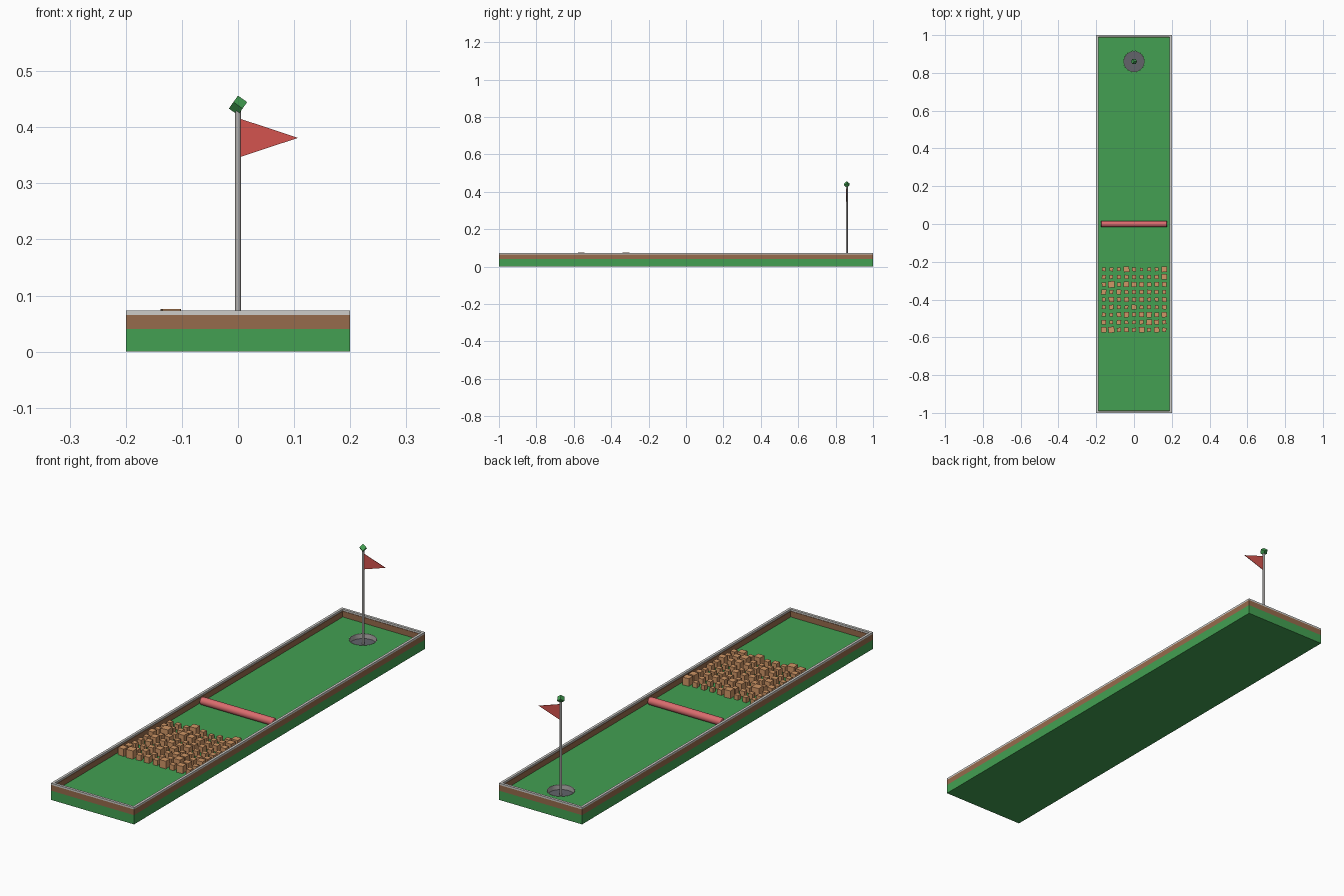
import bpy, bmesh, math, random
from mathutils import Matrix, Vector

if "Cube" in bpy.data.objects:
    bpy.data.objects.remove(bpy.data.objects["Cube"])

random.seed(4)


def material(name, r, g, b):
    lin = [((c / 255 + 0.055) / 1.055) ** 2.4 for c in (r, g, b)]
    m = bpy.data.materials.new(name)
    m.diffuse_color = (*lin, 1)
    m.use_nodes = True
    m.node_tree.nodes["Principled BSDF"].inputs["Base Color"].default_value = m.diffuse_color
    return m


GREEN = material("turf green", 67, 160, 82)
BROWN = material("wall brown", 150, 107, 76)
TRIM = material("trim grey", 205, 204, 200)
POLE = material("pole grey", 178, 176, 174)
DARK = material("cup dark grey", 98, 100, 106)
PINK = material("roller pink", 218, 108, 110)
TAN = material("block tan", 208, 150, 102)
RED = material("flag red", 212, 84, 78)


def finish(name, bm, mat):
    bmesh.ops.recalc_face_normals(bm, faces=bm.faces)
    me = bpy.data.meshes.new(name)
    bm.to_mesh(me)
    bm.free()
    me.materials.append(mat)
    ob = bpy.data.objects.new(name, me)
    bpy.context.collection.objects.link(ob)
    return ob


def add_box(bm, center, size, rot=None):
    mat = Matrix.Translation(center) @ (rot or Matrix.Identity(4)) @ Matrix.Diagonal((*size, 1))
    bmesh.ops.create_cube(bm, size=1, matrix=mat)


def cylinder(name, mat, r, z0, z1, x=0, y=0, sides=32):
    bm = bmesh.new()
    bmesh.ops.create_cone(bm, cap_ends=True, segments=sides, radius1=r, radius2=r,
                          depth=z1 - z0, matrix=Matrix.Translation((x, y, (z0 + z1) / 2)))
    return finish(name, bm, mat)


def smooth(ob):
    bpy.ops.object.select_all(action='DESELECT')
    bpy.context.view_layer.objects.active = ob
    ob.select_set(True)
    bpy.ops.object.shade_smooth_by_angle(angle=math.radians(35))


def frame(name, mat, t, z0, z1):
    """Rectangular border of width t around the course edge."""
    bm = bmesh.new()
    rings = []
    for hx, hy, z in ((0.2, 1, z0), (0.2, 1, z1), (0.2 - t, 1 - t, z1), (0.2 - t, 1 - t, z0)):
        rings.append([bm.verts.new((sx * hx, sy * hy, z))
                      for sx, sy in ((-1, -1), (1, -1), (1, 1), (-1, 1))])
    for k in range(4):
        a, b = rings[k], rings[(k + 1) % 4]
        for i in range(4):
            j = (i + 1) % 4
            bm.faces.new((a[i], a[j], b[j], b[i]))
    return finish(name, bm, mat)


HOLE_Y = 0.86

# Turf base with the hole cut out
bm = bmesh.new()
add_box(bm, (0, 0, 0.02), (0.4, 2, 0.04))
base = finish("turf_base", bm, GREEN)
cutter = cylinder("hole_cutter", GREEN, 0.0555, 0.015, 0.06, 0, HOLE_Y)
cutter.hide_render = True
mod = base.modifiers.new("hole", 'BOOLEAN')
mod.object = cutter
mod.operation = 'DIFFERENCE'
mod.solver = 'EXACT'
bpy.context.view_layer.objects.active = base
bpy.ops.object.modifier_apply(modifier="hole")
bpy.data.objects.remove(cutter)

# Walls and trim
frame("side_walls", BROWN, 0.013, 0.04, 0.065)
frame("wall_trim", TRIM, 0.011, 0.065, 0.073)

# Cup: lathed lining and dark bottom
bm = bmesh.new()
loops = [[bm.verts.new((r * math.cos(a), HOLE_Y + r * math.sin(a), z))
          for a in (i * math.tau / 32 for i in range(32))]
         for r, z in ((0.0552, 0.016), (0.0552, 0.041), (0.053, 0.041), (0.053, 0.016))]
for k in range(4):
    a, b = loops[k], loops[(k + 1) % 4]
    for i in range(32):
        j = (i + 1) % 32
        bm.faces.new((a[i], a[j], b[j], b[i]))
smooth(finish("cup_lining", bm, POLE))
cylinder("cup_bottom", DARK, 0.053, 0.0155, 0.02, 0, HOLE_Y)

# Flag pole
smooth(cylinder("flag_pole", POLE, 0.005, 0.02, 0.43, 0, HOLE_Y, 16))

# Cube finial standing on its corner
bm = bmesh.new()
tilt = Matrix.Rotation(math.radians(35.26), 4, 'Y') @ Matrix.Rotation(math.radians(45), 4, 'X')
add_box(bm, (0, HOLE_Y, 0.439), (0.02, 0.02, 0.02), tilt)
finish("pole_finial", bm, GREEN)

# Pennant
bm = bmesh.new()
face = bm.faces.new([bm.verts.new((x, HOLE_Y - 0.001, z))
                     for x, z in ((0.004, 0.347), (0.107, 0.381), (0.004, 0.415))])
ext = bmesh.ops.extrude_face_region(bm, geom=[face])
bmesh.ops.translate(bm, vec=Vector((0, 0.002, 0)),
                    verts=[v for v in ext["geom"] if isinstance(v, bmesh.types.BMVert)])
finish("pennant", bm, RED)

# Roller bar with rounded ends
roller = cylinder("roller_bar", PINK, 0.0165, -0.175, 0.175)
roller.data.transform(Matrix.Translation((0, 0, 0.0565)) @ Matrix.Rotation(math.pi / 2, 4, 'Y'))
bev = roller.modifiers.new("round_ends", 'BEVEL')
bev.width = 0.004
bev.segments = 3
bev.limit_method = 'ANGLE'
smooth(roller)

# Rough patch: 9 x 9 grid of blocks, each digit is a size step
rows = ["111310113", "111111113", "141332222", "212111211", "131222112",
        "121121112", "112312323", "212111321", "341213131"]
bm = bmesh.new()
for r, row in enumerate(rows):
    for c, d in enumerate(row):
        s = 0.016 + 0.0042 * int(d) + random.uniform(-0.0015, 0.0015)
        h = min(s * 1.12, 0.036)
        add_box(bm, (-0.16 + 0.04 * c, -0.24 - 0.04 * r, 0.04 + h / 2), (s, s, h),
                Matrix.Rotation(random.uniform(-0.12, 0.12), 4, 'Z'))
finish("rough_blocks", bm, TAN)
